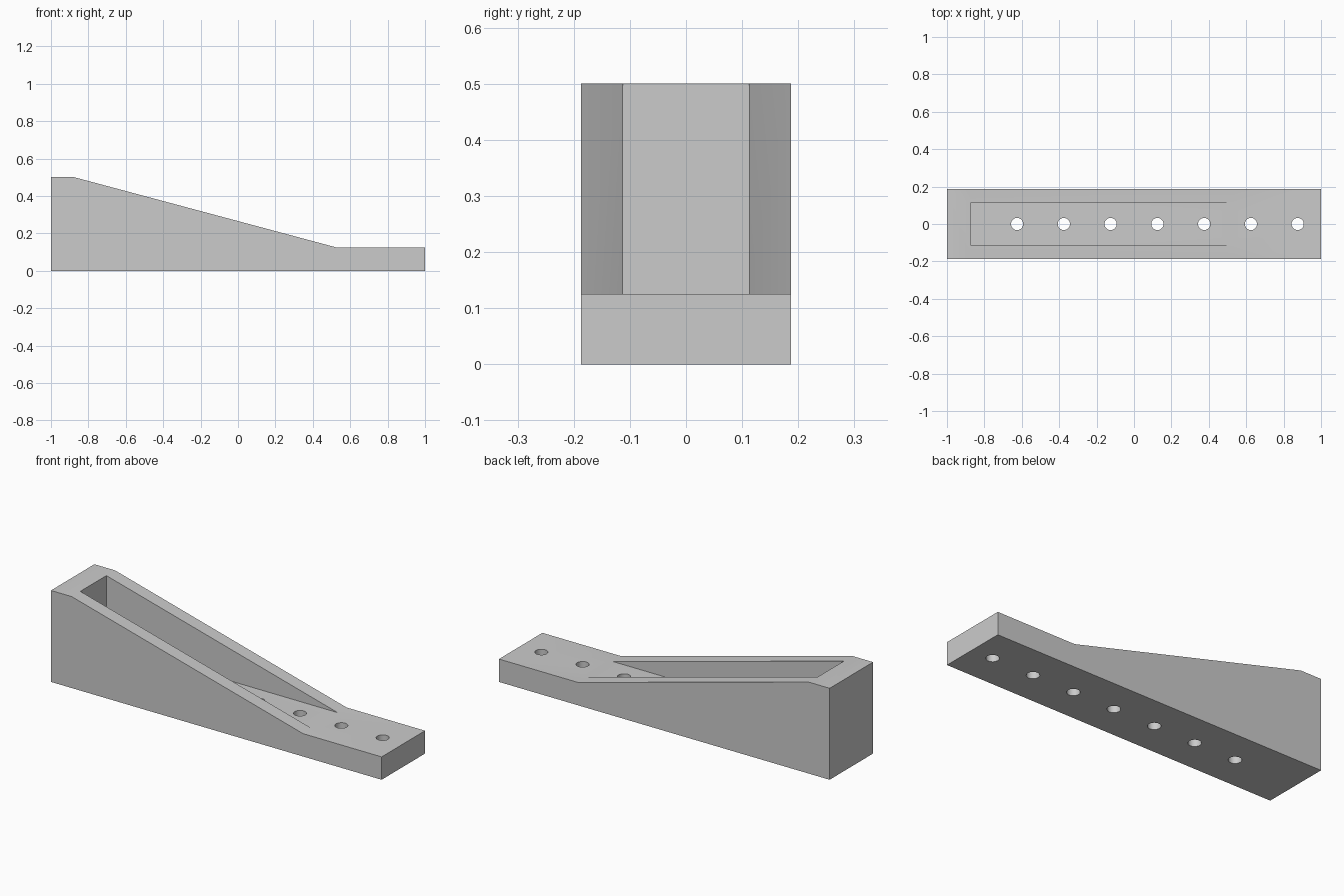
import bpy
import bmesh
from mathutils import Matrix, Vector

cube = bpy.data.objects.get("Cube")
if cube:
    bpy.data.objects.remove(cube, do_unlink=True)

HALF_WIDTH = 0.1875
FOOT = 0.125           # thickness of the foot and pocket floor
HEIGHT = 0.5
POCKET_HALF = 0.1125
HEEL_X, TOE_X = -0.875, 0.525   # ends of the slope

grey = bpy.data.materials.new("plain grey")
grey.use_nodes = True
colour = (0.6, 0.6, 0.6, 1)
grey.diffuse_color = colour
grey.node_tree.nodes["Principled BSDF"].inputs["Base Color"].default_value = colour


def make_object(name, bm):
    bmesh.ops.recalc_face_normals(bm, faces=bm.faces)
    mesh = bpy.data.meshes.new(name)
    bm.to_mesh(mesh)
    bm.free()
    mesh.materials.append(grey)
    obj = bpy.data.objects.new(name, mesh)
    bpy.context.collection.objects.link(obj)
    return obj


def extrude_profile(name, profile, half):
    """Extrude an x-z outline across y from -half to half."""
    bm = bmesh.new()
    face = bm.faces.new([bm.verts.new((x, -half, z)) for x, z in profile])
    result = bmesh.ops.extrude_face_region(bm, geom=[face])
    verts = [v for v in result["geom"] if isinstance(v, bmesh.types.BMVert)]
    bmesh.ops.translate(bm, verts=verts, vec=Vector((0, 2 * half, 0)))
    return make_object(name, bm)


# Wedge body: tall heel, sloping top, thin foot
body = extrude_profile("wedge_body", [
    (-1, 0), (1, 0), (1, FOOT), (TOE_X, FOOT), (HEEL_X, HEIGHT), (-1, HEIGHT),
], HALF_WIDTH)

# Pocket open at the top, its floor level with the foot
pocket = extrude_profile("pocket_cutter", [
    (HEEL_X, FOOT), (TOE_X, FOOT), (TOE_X, 0.7), (HEEL_X, 0.7),
], POCKET_HALF)

# Row of seven screw holes
bm = bmesh.new()
for i in range(7):
    bmesh.ops.create_cone(bm, cap_ends=True, segments=32, radius1=0.0325,
                          radius2=0.0325, depth=0.6,
                          matrix=Matrix.Translation((-0.625 + 0.25 * i, 0, 0)))
holes = make_object("hole_cutter", bm)

# Cut the pocket and holes
bpy.context.view_layer.objects.active = body
body.select_set(True)
for cutter in (pocket, holes):
    cutter.hide_render = True
    mod = body.modifiers.new(cutter.name, 'BOOLEAN')
    mod.operation = 'DIFFERENCE'
    mod.solver = 'EXACT'
    mod.object = cutter
    bpy.ops.object.modifier_apply(modifier=mod.name)
    bpy.data.objects.remove(cutter, do_unlink=True)

# Smooth hole walls, crisp edges elsewhere
bpy.ops.object.shade_smooth_by_angle(angle=0.5 * 0.9)
